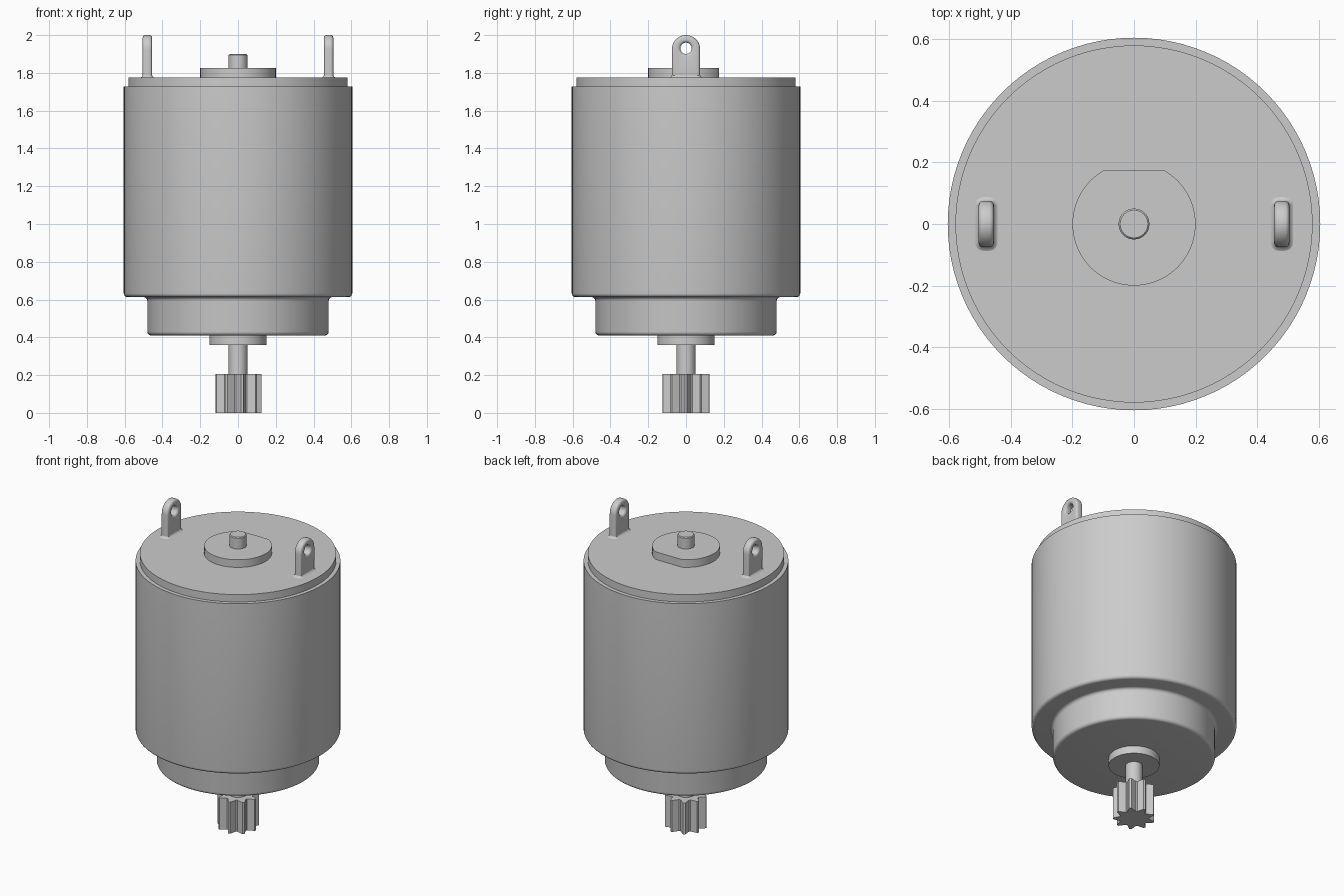
import bpy, bmesh
from math import sin, cos, pi, radians

cube = bpy.data.objects.get("Cube")
if cube:
    bpy.data.objects.remove(cube)

metal = bpy.data.materials.new("grey_metal")
metal.use_nodes = True
GREY = (0.6, 0.6, 0.6, 1)
metal.diffuse_color = GREY
metal.node_tree.nodes["Principled BSDF"].inputs["Base Color"].default_value = GREY


def finish(name, mesh, angle=35):
    mesh.materials.clear()
    mesh.materials.append(metal)
    ob = bpy.data.objects.new(name, mesh)
    bpy.context.collection.objects.link(ob)
    bpy.ops.object.select_all(action="DESELECT")
    ob.select_set(True)
    bpy.context.view_layer.objects.active = ob
    bpy.ops.object.shade_smooth_by_angle(angle=radians(angle))
    return ob


def loft(name, rings, angle=35):
    """Skin closed rings of points, listed bottom to top, and cap both ends."""
    bm = bmesh.new()
    loops = [[bm.verts.new(p) for p in ring] for ring in rings]
    n = len(loops[0])
    for a, b in zip(loops, loops[1:]):
        for i in range(n):
            j = (i + 1) % n
            bm.faces.new((a[i], a[j], b[j], b[i]))
    bm.faces.new(loops[0][::-1])
    bm.faces.new(loops[-1])
    mesh = bpy.data.meshes.new(name)
    bm.to_mesh(mesh)
    bm.free()
    return finish(name, mesh, angle)


def circle(r, z, n=96, y_max=9):
    return [(r * cos(2 * pi * i / n), min(r * sin(2 * pi * i / n), y_max), z)
            for i in range(n)]


def lathe(name, profile, **kw):
    return loft(name, [circle(r, z, **kw) for r, z in profile])


def arc(r, z, radius, start, end, steps=5):
    """Quarter round of a profile, centred on (r, z)."""
    angles = [radians(start + (end - start) * k / steps) for k in range(steps + 1)]
    return [(r + radius * cos(a), z + radius * sin(a)) for a in angles]


# Can: rounded neck, filleted step, rounded shoulder, straight wall
R = 0.02
lathe("motor_can",
      arc(0.48 - R, 0.41 + R, R, -90, 0)
      + arc(0.48 + R, 0.613 - R, R, 180, 90)
      + arc(0.605 - R, 0.613 + R, R, -90, 0)
      + [(0.605, 1.727)])
lathe("end_cap", [(0.58, 1.727), (0.58, 1.775)])

# Bearings and shaft
lathe("rear_bearing_boss", [(0.2, 1.77), (0.2, 1.825)], y_max=0.175)
lathe("front_bearing", [(0.15, 0.36), (0.15, 0.42)])
lathe("rear_shaft", [(0.05, 1.82), (0.05, 1.895), (0.045, 1.9)], n=48)
lathe("front_shaft", [(0.05, 0.19), (0.05, 0.37)], n=48)

# Pinion with nine tapered teeth
TEETH = 9
outline = []
for t in range(TEETH):
    for r, turn in ((0.125, -3), (0.125, 3), (0.088, 17), (0.088, 23)):
        a = 2 * pi * t / TEETH + radians(turn)
        outline.append((r * cos(a), r * sin(a)))
loft("pinion", [[(x, y, z) for x, y in outline] for z in (0, 0.205)], angle=15)


# Terminal lugs: arched plates with a hole and rounded edges
def spline(curve, points):
    s = curve.splines.new("POLY")
    s.points.add(len(points) - 1)
    for p, (u, v) in zip(s.points, points):
        p.co = (u, v, 0, 1)
    s.use_cyclic_u = True


def lug_mesh():
    curve = bpy.data.curves.new("lug_outline", "CURVE")
    curve.dimensions = "2D"
    curve.fill_mode = "BOTH"
    curve.extrude, curve.bevel_depth = 0.01, 0.015
    curve.offset, curve.bevel_resolution = -0.015, 3
    arch = [(0.075 * cos(pi * k / 24), 1.925 + 0.075 * sin(pi * k / 24)) for k in range(25)]
    spline(curve, [(-0.075, 1.75), (0.075, 1.75)] + arch)
    spline(curve, [(0.03 * cos(-pi * k / 16), 1.93 + 0.03 * sin(-pi * k / 16))
                   for k in range(32)])
    helper = bpy.data.objects.new("lug_outline", curve)
    bpy.context.collection.objects.link(helper)
    graph = bpy.context.evaluated_depsgraph_get()
    mesh = bpy.data.meshes.new_from_object(helper.evaluated_get(graph))
    bpy.data.objects.remove(helper)
    # Stand the outline up, facing sideways, and weld it
    bm = bmesh.new()
    bm.from_mesh(mesh)
    for v in bm.verts:
        v.co = (v.co.z, v.co.x, v.co.y)
    bmesh.ops.remove_doubles(bm, verts=bm.verts, dist=1e-5)
    bmesh.ops.recalc_face_normals(bm, faces=bm.faces)
    bm.to_mesh(mesh)
    bm.free()
    return mesh


def rounded_rect(cx, hx, hy, r, z, steps=4):
    ring = []
    for quarter, (sx, sy) in enumerate(((1, 1), (-1, 1), (-1, -1), (1, -1))):
        for k in range(steps + 1):
            a = pi / 2 * (quarter + k / steps)
            ring.append((cx + sx * (hx - r) + r * cos(a), sy * (hy - r) + r * sin(a), z))
    return ring


for side, x in (("left", 0.48), ("right", -0.48)):
    finish(side + "_terminal_lug", lug_mesh()).location.x = x
    # Small fillet where the lug meets the cap
    loft(side + "_lug_fillet",
         [rounded_rect(x, 0.025 + d, 0.075 + d, 0.015 + d, 1.775 + h)
          for d, h in ((0.012, -0.005), (0.012, 0), (0.004, 0.004), (0, 0.012))], angle=60)
